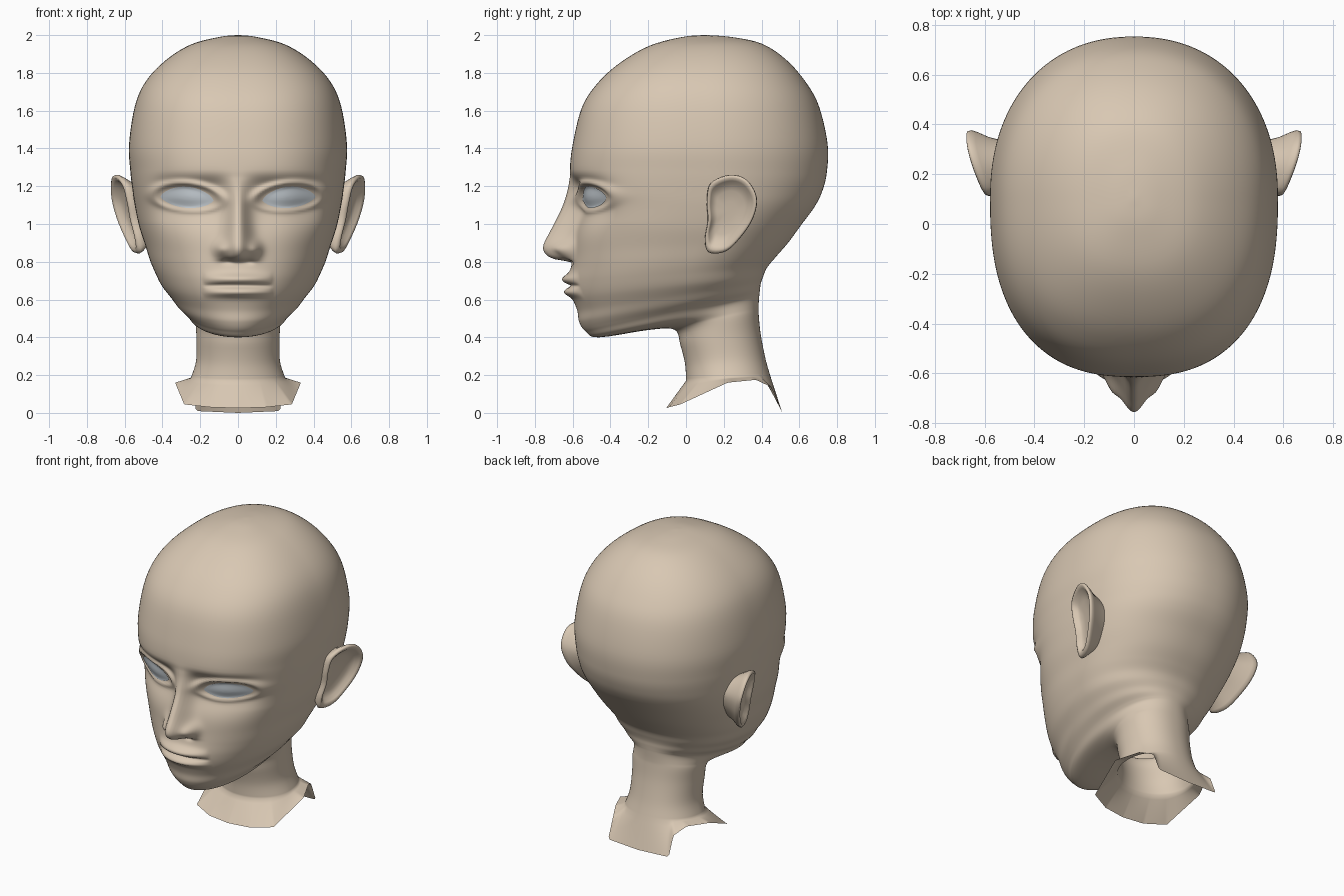
import bpy, bmesh
from math import sin, cos, pi, exp, tanh, hypot
from mathutils import Vector
from mathutils.bvhtree import BVHTree

cube = bpy.data.objects.get("Cube")
if cube:
    bpy.data.objects.remove(cube, do_unlink=True)


def material(name, rgb):
    mat = bpy.data.materials.new(name)
    mat.use_nodes = True
    mat.diffuse_color = (*rgb, 1)
    mat.node_tree.nodes["Principled BSDF"].inputs["Base Color"].default_value = (*rgb, 1)
    return mat


skin = material("warm beige skin", (0.69, 0.575, 0.45))
eye_grey = material("pale grey eye", (0.58, 0.63, 0.67))


def spline(points, steps, closed=False):
    """Catmull-Rom curve through tuples; steps is a function of the segment."""
    n, out = len(points), []
    for i in range(n if closed else n - 1):
        ids = [(i + k) % n if closed else min(max(i + k, 0), n - 1) for k in (-1, 0, 1, 2)]
        for s in range(steps(i)):
            t = s / steps(i)
            out.append([b + 0.5 * t * (c - a + t * (2*a - 5*b + 4*c - d + t * (3*b - 3*c + d - a)))
                        for a, b, c, d in zip(*(points[j] for j in ids))])
    return out if closed else out + [list(points[-1])]


def lookup(table, key):
    """Linear interpolation on the first column."""
    if key <= table[0][0]:
        return table[0][1:]
    for a, b in zip(table, table[1:]):
        if key <= b[0]:
            t = (key - a[0]) / (b[0] - a[0])
            return [p + (q - p) * t for p, q in zip(a[1:], b[1:])]
    return table[-1][1:]


def loft(name, rings, mat, cap_first=False, cap_last=False, outward=None):
    """Skin closed rings of points; outward is a face test for the normals."""
    bm = bmesh.new()
    loops = [[bm.verts.new(p) for p in ring] for ring in rings]
    for a, b in zip(loops, loops[1:]):
        for i in range(len(a)):
            j = (i + 1) % len(a)
            bm.faces.new((a[i], a[j], b[j], b[i]))
    if cap_first:
        bm.faces.new(loops[0][::-1])
    if cap_last:
        bm.faces.new(loops[-1])
    bm.normal_update()
    if outward and sum(outward(f) * f.calc_area() for f in bm.faces) < 0:
        bmesh.ops.reverse_faces(bm, faces=bm.faces[:])
    mesh = bpy.data.meshes.new(name)
    bm.to_mesh(mesh)
    bm.free()
    for poly in mesh.polygons:
        poly.use_smooth = True
    mesh.materials.append(mat)
    obj = bpy.data.objects.new(name, mesh)
    bpy.context.collection.objects.link(obj)
    return obj


# Eye opening, shared by the lids and the eyeballs
EYE_X, EYE_Z, EYE_W, EYE_UP, EYE_DOWN = 0.27, 1.135, 0.14, 0.062, 0.05


def eye_axis(x):
    return EYE_Z + 0.07 * (x - EYE_X)


# Nose ridge: height z, projection, half width
nose = spline([(0.785, 0, 0.075), (0.8, 0.012, 0.075), (0.815, 0.1, 0.07),
               (0.845, 0.15, 0.07), (0.89, 0.16, 0.072), (0.97, 0.122, 0.06),
               (1.09, 0.064, 0.05), (1.17, 0.024, 0.055), (1.25, 0, 0.08)], lambda i: 6)


def bump(x, z, cx, cz, sx, sz):
    return exp(-((x - cx) / sx) ** 2 - ((z - cz) / sz) ** 2)


def face_relief(x, z):
    """How far the face stands forward of the plain head."""
    x = abs(x)
    ridge, width = lookup(nose, z)
    d = ridge * exp(-(x / width) ** 2)
    d += 0.05 * bump(x, z, 0.09, 0.865, 0.035, 0.04)       # nostril wings
    d -= 0.02 * bump(x, z, 0.055, 0.805, 0.025, 0.014)     # nostrils
    # eye sockets, eyeball swell and lids
    dz = z - 1.12
    fall = (dz / 0.12) ** 4 if dz > 0 else (dz / 0.13) ** 2
    d -= 0.075 * exp(-((x - 0.24) / 0.2) ** 4 - fall)
    rise = z - eye_axis(x)
    e = hypot((x - EYE_X) / EYE_W, rise / (EYE_UP if rise > 0 else EYE_DOWN))
    d += 0.022 * exp(-e * e)
    d += (0.02 + 0.007 * tanh(rise / 0.03)) * exp(-((e - 1.32) / 0.23) ** 2)
    # lips, mouth line and the swell around them
    lip = max(0, 1 - (x / 0.185) ** 2) ** 0.7
    d += 0.018 * bump(x, z, 0, 0.7, 0.16, 0.08)
    d += lip * (0.034 * exp(-((z - 0.708) / 0.027) ** 2)
                + 0.034 * exp(-((z - 0.637) / 0.023) ** 2)
                - 0.022 * exp(-((z - 0.674) / 0.009) ** 2))
    return d


# Head and neck: tilted sections (front y, front z, back y, back z, half width, widest y)
sections = [
    (0.09, 2, 0.11, 2, 0.01, 0.1), (-0.02, 1.99, 0.24, 1.99, 0.1, 0.1),
    (-0.19, 1.945, 0.4, 1.955, 0.25, 0.1), (-0.34, 1.86, 0.53, 1.87, 0.385, 0.1),
    (-0.46, 1.755, 0.635, 1.75, 0.49, 0.1), (-0.55, 1.62, 0.705, 1.62, 0.547, 0.1),
    (-0.6, 1.42, 0.75, 1.42, 0.577, 0.1), (-0.615, 1.29, 0.745, 1.27, 0.57, 0.1),
    (-0.615, 1.18, 0.72, 1.17, 0.558, 0.1), (-0.6, 1.09, 0.68, 1.09, 0.545, 0.1),
    (-0.595, 0.97, 0.61, 0.995, 0.522, 0.08), (-0.595, 0.865, 0.54, 0.9, 0.49, 0.05),
    (-0.6, 0.78, 0.475, 0.825, 0.465, 0.02), (-0.605, 0.7, 0.43, 0.77, 0.437, 0),
    (-0.6, 0.62, 0.408, 0.72, 0.405, 0), (-0.575, 0.54, 0.396, 0.685, 0.36, 0),
    (-0.565, 0.48, 0.392, 0.655, 0.325, 0), (-0.53, 0.43, 0.389, 0.63, 0.28, 0),
    (-0.46, 0.4, 0.387, 0.61, 0.255, 0.02), (-0.19, 0.44, 0.384, 0.56, 0.23, 0.13),
    (-0.06, 0.44, 0.385, 0.52, 0.225, 0.17), (-0.03, 0.36, 0.395, 0.42, 0.22, 0.18),
    (-0.005, 0.26, 0.42, 0.29, 0.222, 0.2), (0, 0.17, 0.445, 0.2, 0.25, 0.21)]
HALF = 100
fractions = [k / HALF for k in range(HALF + 1)]
angles = [pi * (0.55 * u + 0.45 * u * u) for u in fractions]
angles += [-a for a in angles[-2:0:-1]]


def head_ring(fy, fz, by, bz, w, yc):
    ring = []
    front_n = 2 + 0.5 * min(max((fz - 0.45) / 0.55, 0), 1)
    for a in angles:
        c, s = cos(a), sin(a)
        n = front_n if c > 0 else 2.2
        x = w * abs(s) ** (2 / n) * (1 if s > 0 else -1)
        y = yc - (yc - fy if c > 0 else by - yc) * abs(c) ** (2 / n) * (1 if c > 0 else -1)
        z = fz + (bz - fz) * (y - fy) / (by - fy)
        if c > 0 and y < -0.1:
            y -= face_relief(x, z)
        ring.append(Vector((x, y, z)))
    return ring


rings = [head_ring(*sec) for sec in spline(sections, lambda i: 10 if 6 < i < 17 else 5)]

# Ragged hem of the neck: fraction round from the front, then x, y, z
hem = [(0, 0, -0.105, 0.025), (0.15, 0.15, -0.09, 0.03), (0.28, 0.285, -0.03, 0.045),
       (0.52, 0.333, 0.22, 0.16), (0.68, 0.265, 0.37, 0.175), (0.77, 0.225, 0.455, 0.135),
       (0.81, 0.225, 0.505, 0.01), (1, 0, 0.51, 0)]
edge = []
for a in angles:
    x, y, z = lookup(hem, abs(a) / pi)
    edge.append(Vector((x if a > 0 else -x, y, z)))
neck_end = rings[-1]
for k in range(1, 7):
    rings.append([p.lerp(q, k / 6) for p, q in zip(neck_end, edge)])
centre = Vector((0, 0.1, 1.1))
head = loft("head_and_neck", rings, skin, cap_first=True,
            outward=lambda f: f.normal.dot(f.calc_center_median() - centre))

# Eyes: almond plates laid on the face
bm = bmesh.new()
bm.from_mesh(head.data)
face_tree = BVHTree.FromBMesh(bm)
bm.free()


def eye_point(side, scale, a):
    c, s = cos(a), sin(a)
    x = EYE_X + EYE_W * scale * c
    z = eye_axis(x) + scale * (EYE_UP if s > 0 else EYE_DOWN) * abs(s) ** 1.4 * (1 if s > 0 else -1)
    hit = face_tree.ray_cast(Vector((side * x, -2, z)), Vector((0, 1, 0)))[0]
    return hit + Vector((0, -0.006, 0))


# Ears: outline in y and z, then shells of scale and outward offset
outline = spline([(0.23, 1.26), (0.32, 1.235), (0.375, 1.14), (0.355, 1.03), (0.29, 0.93),
                  (0.21, 0.855), (0.12, 0.85), (0.1, 0.92), (0.115, 1.02), (0.11, 1.12),
                  (0.13, 1.215)], lambda i: 5, closed=True)
shells = [(0.68, -0.13), (0.82, -0.06), (0.95, -0.025), (1, -0.005), (0.98, 0.01),
          (0.91, 0.014), (0.83, 0.004), (0.74, -0.016), (0.55, -0.028), (0.25, -0.032),
          (0.03, -0.032)]
EAR_Y, EAR_Z = 0.23, 1.07


def ear_point(side, scale, offset, y, z):
    dy, dz = (y - EAR_Y) * scale, (z - EAR_Z) * scale
    return Vector((side * (0.6 + 0.32 * dy + 0.2 * dz + offset), EAR_Y + dy, EAR_Z + dz))


for side, label in ((1, "left"), (-1, "right")):
    loft(label + "_eye", [[eye_point(side, r / 8, 2 * pi * k / 40) for k in range(40)]
                          for r in (8, 7, 6, 5, 4, 3, 2, 1)], eye_grey, cap_last=True,
         outward=lambda f: -f.normal.y)
    hub = Vector((side * 0.52, EAR_Y, EAR_Z))
    loft(label + "_ear", [[ear_point(side, s, o, y, z) for y, z in outline] for s, o in shells],
         skin, cap_last=True, outward=lambda f: f.normal.dot(f.calc_center_median() - hub))
